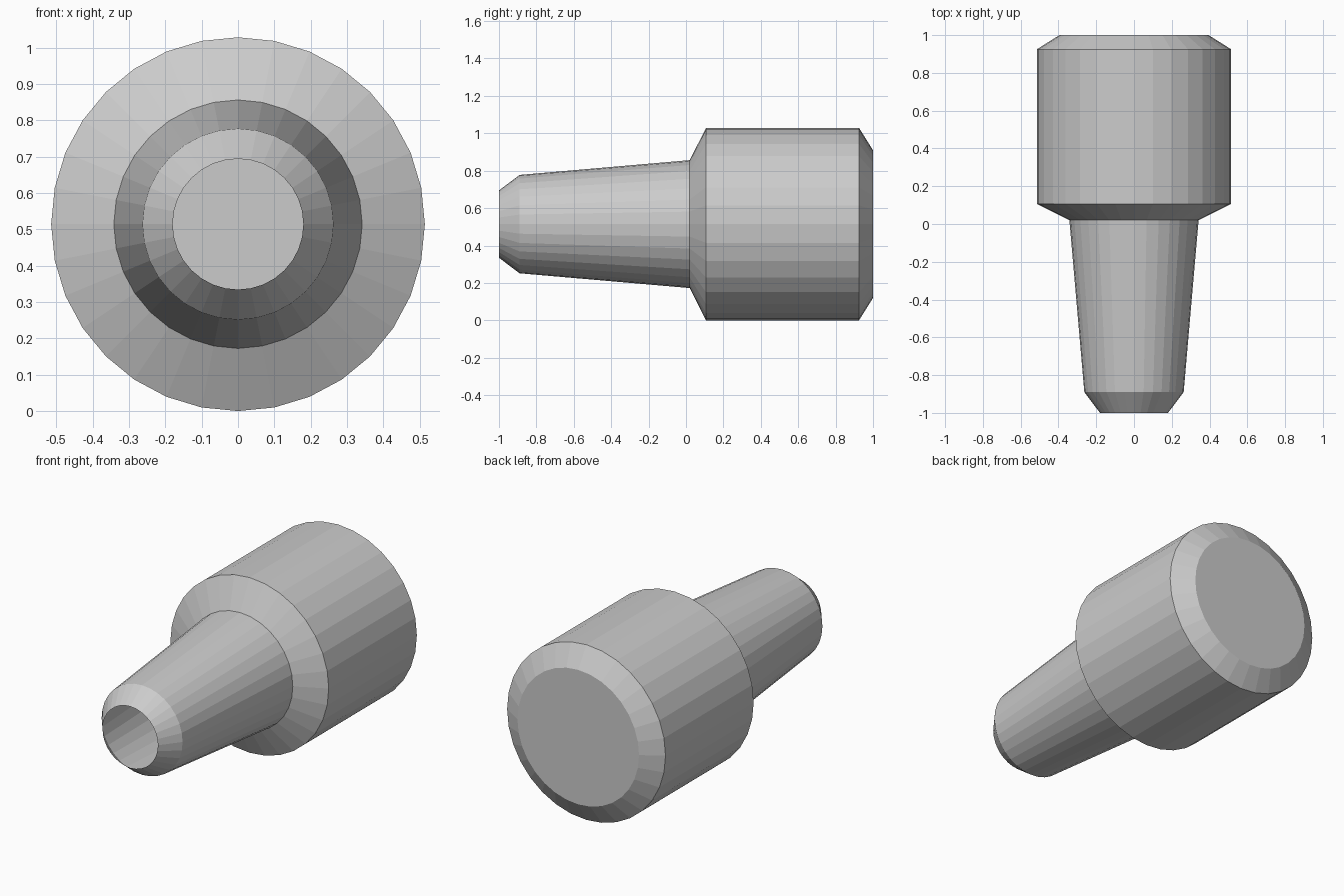
import bpy, bmesh
from math import sin, cos, tau

if "Cube" in bpy.data.objects:
    bpy.data.objects.remove(bpy.data.objects["Cube"])

SIDES = 32
AXIS_Z = 0.5145

# (y, radius) from the open nozzle tip to the closed rear end
PROFILE = [
    (-1.0, 0.18),     # open tip
    (-0.89, 0.263),   # tip chamfer
    (0.02, 0.342),    # tapered nozzle root
    (0.107, 0.5145),  # shoulder
    (0.925, 0.5145),  # barrel
    (1.0, 0.395),     # rear chamfer
]


def lathe(name, profile):
    """Spin a profile round the y axis; the first ring stays open, the last is capped."""
    bm = bmesh.new()
    rings = [[bm.verts.new((r * cos(tau * i / SIDES), y, AXIS_Z + r * sin(tau * i / SIDES)))
              for i in range(SIDES)] for y, r in profile]
    for a, b in zip(rings, rings[1:]):
        for i in range(SIDES):
            j = (i + 1) % SIDES
            bm.faces.new((a[i], b[i], b[j], a[j]))
    bm.faces.new(rings[-1][::-1])
    bmesh.ops.recalc_face_normals(bm, faces=bm.faces)
    mesh = bpy.data.meshes.new(name)
    bm.to_mesh(mesh)
    bm.free()
    obj = bpy.data.objects.new(name, mesh)
    bpy.context.collection.objects.link(obj)
    return obj


# Hollow shell: tapered nozzle leading into a wide barrel
lathe("nozzle_and_barrel", PROFILE)
